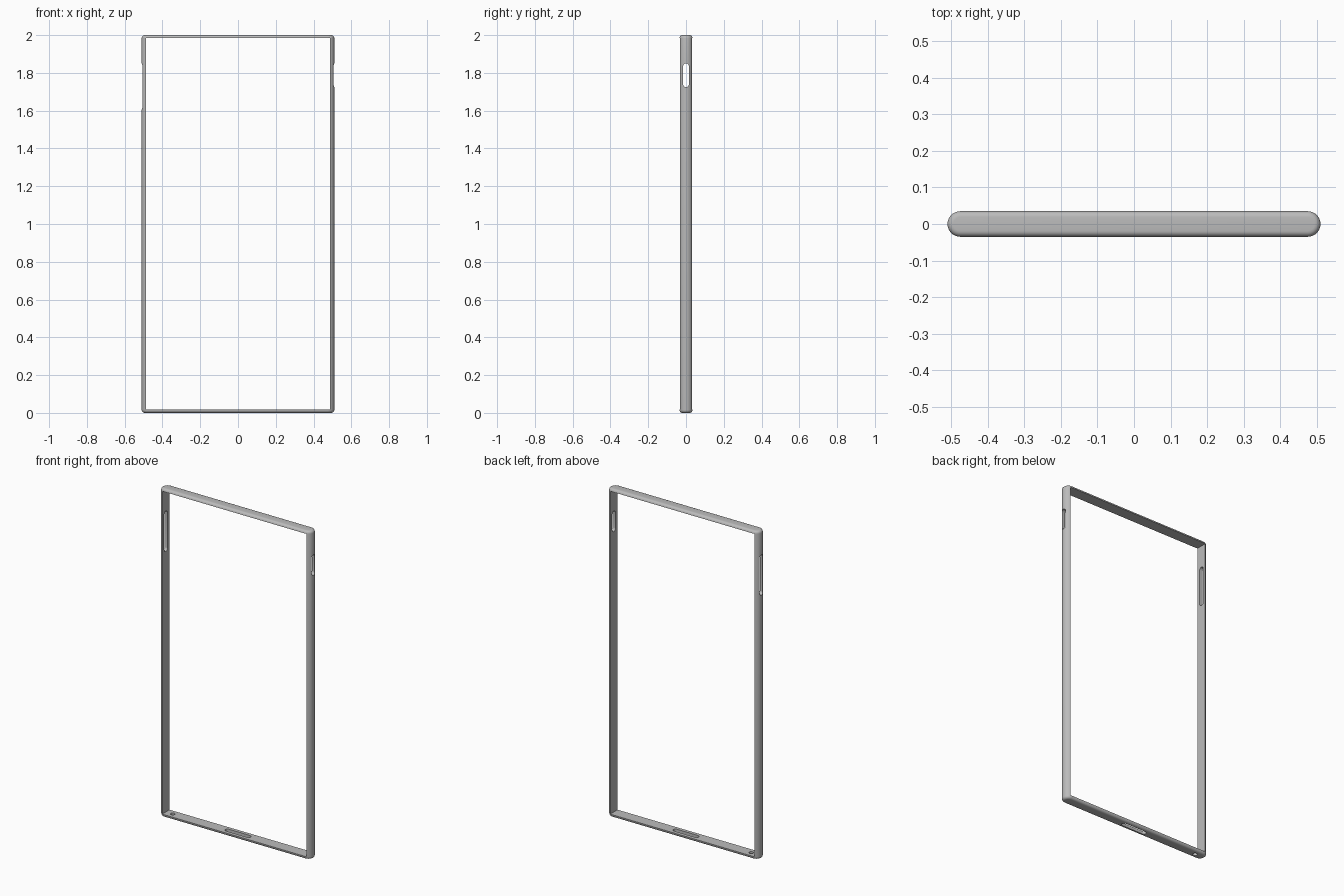
import bpy, bmesh, math
from mathutils import Matrix, Vector

default = bpy.data.objects.get("Cube")
if default:
    bpy.data.objects.remove(default, do_unlink=True)

HALF_W, HALF_D, HEIGHT = 0.51, 0.035, 2.0
EDGE = 0.016

metal = bpy.data.materials.new("grey metal")
metal.use_nodes = True
grey = (0.5, 0.5, 0.5, 1)
metal.diffuse_color = grey
metal.node_tree.nodes["Principled BSDF"].inputs["Base Color"].default_value = grey


def pill(name, half_length, radius, depth, matrix, steps=12, bevel=0):
    """Stadium outline along local x, extruded along local z about its centre."""
    bm = bmesh.new()
    ring = []
    for side in (1, -1):
        for i in range(steps + 1):
            a = math.pi * (i / steps - 0.5)
            x = side * (half_length - radius + radius * math.cos(a))
            ring.append(bm.verts.new((x, side * radius * math.sin(a), -depth / 2)))
    base = bm.faces.new(ring)
    top = bmesh.ops.extrude_face_region(bm, geom=[base])["geom"]
    moved = [v for v in top if isinstance(v, bmesh.types.BMVert)]
    bmesh.ops.translate(bm, verts=moved, vec=(0, 0, depth))
    if bevel:
        rims = [e for e in bm.edges if abs(e.verts[0].co.z - e.verts[1].co.z) < 1e-5]
        bmesh.ops.bevel(bm, geom=rims, offset=bevel, segments=5, profile=0.5,
                        affect="EDGES", clamp_overlap=False)
    bmesh.ops.recalc_face_normals(bm, faces=bm.faces)
    bmesh.ops.transform(bm, matrix=matrix, verts=bm.verts)
    return make_object(name, bm)


def block(name, size, centre):
    bm = bmesh.new()
    bmesh.ops.create_cube(bm, size=1, matrix=Matrix.Translation(centre) @ Matrix.Diagonal((*size, 1)))
    return make_object(name, bm)


def make_object(name, bm):
    mesh = bpy.data.meshes.new(name)
    bm.to_mesh(mesh)
    bm.free()
    mesh.materials.append(metal)
    obj = bpy.data.objects.new(name, mesh)
    bpy.context.collection.objects.link(obj)
    return obj


def side_slot(name, x, low, high):
    # Local x runs up the wall and local z passes through it
    turn = Matrix.Rotation(math.pi / 2, 4, "Y")
    return pill(name, (high - low) / 2, 0.016, 0.12,
                Matrix.Translation((x, 0, (low + high) / 2)) @ turn)


# Rounded bumper frame
frame = pill("bumper_frame", HALF_W, HALF_D, HEIGHT,
             Matrix.Translation((0, 0, HEIGHT / 2)), steps=16, bevel=EDGE)

# Screen opening, button slots, port slot and round socket
cutters = [
    block("screen_opening", (0.972, 0.2, 1.966), Vector((0, 0, 1.001))),
    side_slot("left_button_slot", HALF_W, 1.725, 1.85),
    side_slot("right_button_slot", -HALF_W, 1.605, 1.85),
    pill("port_slot", 0.085, 0.014, 0.1, Matrix.Identity(4)),
    pill("round_socket", 0.0131, 0.013, 0.1, Matrix.Translation((-0.44, 0, 0))),
]
bpy.context.view_layer.objects.active = frame
for cutter in cutters:
    cutter.hide_render = True
    cut = frame.modifiers.new(cutter.name, "BOOLEAN")
    cut.operation, cut.solver, cut.object = "DIFFERENCE", "EXACT", cutter
    bpy.ops.object.modifier_apply(modifier=cut.name)
    bpy.data.objects.remove(cutter, do_unlink=True)

# Smooth curves with crisp opening edges
bpy.ops.object.select_all(action="DESELECT")
frame.select_set(True)
bpy.ops.object.shade_smooth_by_angle(angle=math.radians(35))
